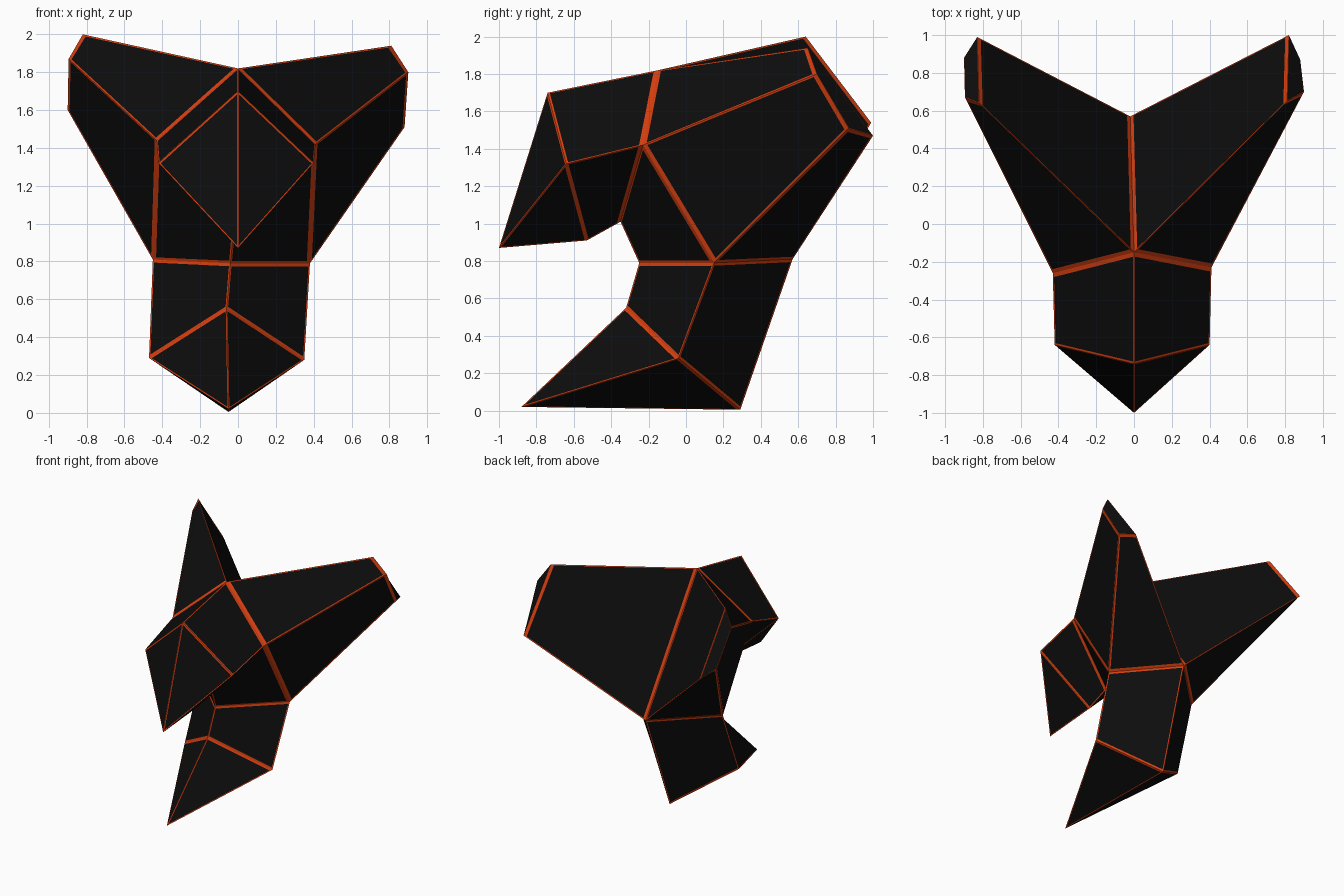
import bpy
from mathutils import Vector as V

if "Cube" in bpy.data.objects:
    bpy.data.objects.remove(bpy.data.objects["Cube"])


def mat(name, c):
    m = bpy.data.materials.new(name)
    m.diffuse_color = (*c, 1)
    m.use_nodes = True
    m.node_tree.nodes["Principled BSDF"].inputs["Base Color"].default_value = m.diffuse_color
    return m


BLACK = mat("matte black", (0.004, 0.004, 0.004))
ORANGE = mat("burnt orange", (0.68, 0.05, 0.005))


class Part:
    """Collects flat panels, each a black centre framed by orange edge strips."""

    def __init__(self, centre):
        self.centre, self.verts, self.faces, self.mats = centre, [], [], []

    def add(self, pts, m):
        i = len(self.verts)
        self.verts += [tuple(p) for p in pts]
        self.faces.append(list(range(i, i + len(pts))))
        self.mats.append(m)

    def panel(self, pts, widths):
        # widths[i] is the strip along the edge pts[i] -> pts[i+1]
        n = len(pts)
        mid = sum(pts, V()) / n
        normal = sum(((pts[i] - mid).cross(pts[(i + 1) % n] - mid) for i in range(n)), V())
        if normal.dot(mid - self.centre) < 0:
            pts = pts[::-1]
            widths = widths[:-1][::-1] + widths[-1:]
        inner = []
        for i in range(n):
            e0 = (pts[i] - pts[i - 1]).normalized()
            e1 = (pts[(i + 1) % n] - pts[i]).normalized()
            s = max(e0.cross(e1).length, 0.15)
            inner.append(pts[i] + e1 * (widths[i - 1] / s) - e0 * (widths[i] / s))
        self.add(inner, 0)
        for i in range(n):
            j = (i + 1) % n
            self.add([pts[i], pts[j], inner[j], inner[i]], 1)

    def build(self, name):
        me = bpy.data.meshes.new(name)
        me.from_pydata(self.verts, [], self.faces)
        me.materials.append(BLACK)
        me.materials.append(ORANGE)
        for p, m in zip(me.polygons, self.mats):
            p.material_index = m
        me.update()
        ob = bpy.data.objects.new(name, me)
        bpy.context.collection.objects.link(ob)


def limb(name, a, b, wa, wb, wl, tip=None, wt=0.007):
    """Four-sided limb from ring a to ring b, ending in a point or a flat cap."""
    part = Part(sum(a + b, V()) / 8)
    for i in range(4):
        j = (i + 1) % 4
        part.panel([a[i], a[j], b[j], b[i]], [wa, wl[j], wb, wl[i]])
        if tip:
            part.panel([b[i], b[j], tip], [wb, wt, wt])
    if not tip:
        part.panel(b, [0.003] * 4)
    part.build(name)


# Shared joints of the body: left / right pairs and centre line
crest = V((0, -0.15, 1.82))
back = V((-0.02, 0.57, 0.81))
throat = V((-0.02, -0.35, 1.01))
waist = V((-0.04, -0.25, 0.79))
shoulder = [V((-0.43, -0.26, 1.44)), V((0.41, -0.23, 1.42))]
hip = [V((-0.45, 0.15, 0.81)), V((0.38, 0.15, 0.79))]

# Head with pointed beak
limb("head", [crest, shoulder[0], throat, shoulder[1]],
     [V((0, -0.74, 1.70)), V((-0.42, -0.64, 1.32)), V((0, -0.53, 0.91)), V((0.40, -0.64, 1.32))],
     0.022, 0.011, [0.008] * 4, V((0, -1.0, 0.87)))

# Wings
tips = [[V((-0.82, 0.64, 2.0)), V((-0.895, 0.67, 1.87)), V((-0.90, 0.88, 1.60)), V((-0.83, 0.99, 1.54))],
        [V((0.81, 0.65, 1.94)), V((0.90, 0.70, 1.80)), V((0.88, 0.87, 1.51)), V((0.82, 1.0, 1.47))]]
for s, side in enumerate(("left", "right")):
    limb(side + "_wing", [crest, shoulder[s], hip[s], back], tips[s],
         0.023, 0.026, [0.008, 0.009, 0.013, 0.008])

# Chest
chest = Part(V((0, 0.2, 1.1)))
for s in (0, 1):
    chest.panel([shoulder[s], hip[s], waist, throat], [0.022, 0.014, 0.01, 0.008])
chest.build("chest")

# Leg and pointed foot
limb("leg", [waist, hip[0], back, hip[1]],
     [V((-0.06, -0.32, 0.55)), V((-0.47, -0.04, 0.29)), V((-0.05, 0.29, 0.005)), V((0.35, -0.04, 0.28))],
     0.016, 0.015, [0.009] * 4, V((-0.05, -0.88, 0.02)))
